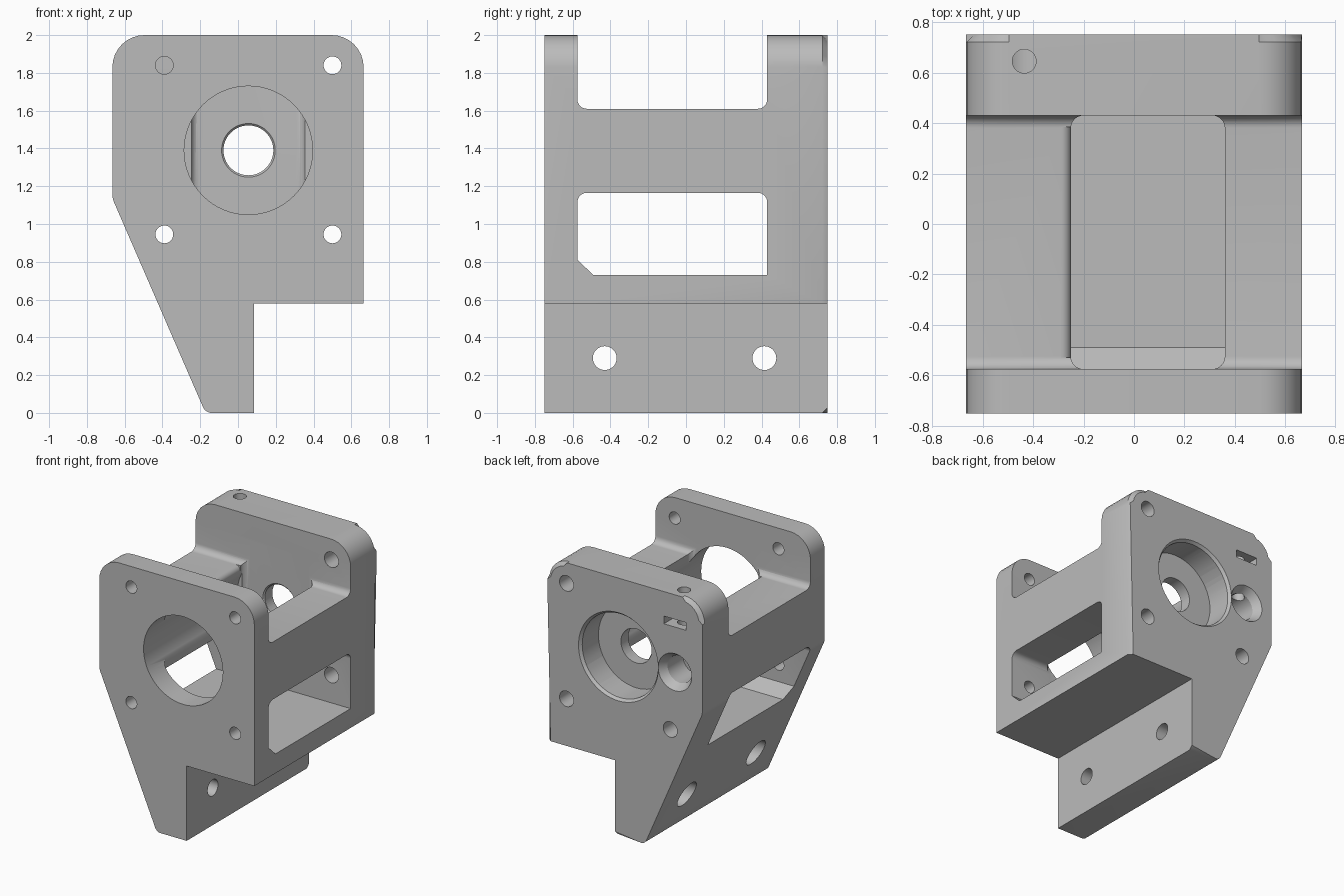
import bpy, bmesh, math
from mathutils import Vector, Matrix

cube = bpy.data.objects.get("Cube")
if cube:
    bpy.data.objects.remove(cube, do_unlink=True)

grey = bpy.data.materials.new("plain grey")
grey.use_nodes = True
grey.diffuse_color = (0.5, 0.5, 0.5, 1)
grey.node_tree.nodes["Principled BSDF"].inputs["Base Color"].default_value = (0.5, 0.5, 0.5, 1)


def rounded(corners, steps=8):
    """Outline from (u, v, radius) corners, each filleted by its radius."""
    out = []
    for i, (u, v, r) in enumerate(corners):
        p = Vector((u, v))
        if r == 0:
            out.append(p)
            continue
        d1 = (Vector(corners[i - 1][:2]) - p).normalized()
        d2 = (Vector(corners[(i + 1) % len(corners)][:2]) - p).normalized()
        half = d1.angle(d2) / 2
        centre = p + (d1 + d2).normalized() * (r / math.sin(half))
        start = p + d1 * (r / math.tan(half)) - centre
        end = p + d2 * (r / math.tan(half)) - centre
        turn = end.angle_signed(start)
        for k in range(steps + 1):
            out.append(centre + Matrix.Rotation(turn * k / steps, 2) @ start)
    return out


def place(axis, u, v, w):
    return {"X": (w, u, v), "Y": (u, w, v), "Z": (u, v, w)}[axis]


def make_object(name, bm):
    bmesh.ops.recalc_face_normals(bm, faces=bm.faces[:])
    mesh = bpy.data.meshes.new(name)
    bm.to_mesh(mesh)
    bm.free()
    mesh.materials.append(grey)
    obj = bpy.data.objects.new(name, mesh)
    bpy.context.collection.objects.link(obj)
    return obj


def loft(axis, first, second, a, b):
    """Solid between two matching outlines at a and b along an axis."""
    bm = bmesh.new()
    low = [bm.verts.new(place(axis, u, v, a)) for u, v in first]
    high = [bm.verts.new(place(axis, u, v, b)) for u, v in second]
    bm.faces.new(low)
    bm.faces.new(high)
    n = len(low)
    for i in range(n):
        j = (i + 1) % n
        bm.faces.new((low[i], low[j], high[j], high[i]))
    return bm


def circle(u, v, r, n=64):
    return [(u + r * math.cos(math.tau * k / n), v + r * math.sin(math.tau * k / n)) for k in range(n)]


FRONT, BACK = -0.75, 0.75
INNER_FRONT, INNER_BACK = -0.575, 0.43
UNDER, STEP, EDGE = 0.58, 0.085, 0.665

# Bracket body, with a chamfer round the outer rim of the back
outline = rounded([(-EDGE, 2, 0.17), (EDGE, 2, 0.17), (EDGE, UNDER, 0), (STEP, UNDER, 0),
                   (STEP, 0, 0), (-0.172, 0, 0.05), (-EDGE, 1.135, 0.1)])
bm = loft("Y", outline, outline, FRONT, BACK)
rim = []
for e in bm.edges:
    mid = (e.verts[0].co + e.verts[1].co) / 2
    on_back = all(v.co.y > BACK - 0.001 for v in e.verts)
    in_step = mid.x > STEP - 0.001 and 0.001 < mid.z < UNDER + 0.001
    if on_back and not in_step:
        rim.append(e)
bmesh.ops.bevel(bm, geom=rim, offset=0.028, segments=1, affect="EDGES")
body = make_object("bracket_body", bm)


def cut(bm):
    cutter = make_object("cutter", bm)
    cutter.hide_render = True
    mod = body.modifiers.new("cut", "BOOLEAN")
    mod.operation = "DIFFERENCE"
    mod.solver = "EXACT"
    mod.object = cutter
    bpy.context.view_layer.objects.active = body
    bpy.ops.object.modifier_apply(modifier=mod.name)
    bpy.data.objects.remove(cutter, do_unlink=True)


def cut_prism(axis, corners, a, b):
    pts = rounded(corners)
    cut(loft(axis, pts, pts, a, b))


def cut_hole(axis, u, v, r, a, b, r_end=None):
    cut(loft(axis, circle(u, v, r), circle(u, v, r_end or r), a, b))


# Open top between the two plates
cut_prism("X", [(INNER_FRONT, 1.61, 0.05), (INNER_BACK, 1.61, 0.05),
                (INNER_BACK, 2.2, 0), (INNER_FRONT, 2.2, 0)], -1, 1)

# Side window with a chamfered lower corner
cut_prism("X", [(-0.49, 0.73, 0), (INNER_BACK, 0.73, 0), (INNER_BACK, 1.165, 0.05),
                (INNER_FRONT, 1.165, 0.05), (INNER_FRONT, 0.81, 0)], -1, 1)

# Vertical cavity between the side beams
cut_prism("Z", [(-0.25, INNER_FRONT, 0.05), (0.36, INNER_FRONT, 0.05),
                (0.36, INNER_BACK, 0.05), (-0.25, INNER_BACK, 0.05)], 1.0, 1.8)

# Rounded inner edge of one beam
arc = [(-0.29 + 0.04 * math.sin(t * math.pi / 16), 1.57 + 0.04 * math.cos(t * math.pi / 16))
       for t in range(9)]
strip = arc + [(-0.24, 1.57), (-0.24, 1.62), (-0.29, 1.62)]
cut(loft("Y", strip, strip, -0.53, 0.385))

# Main bore: wide front opening, stepped back pocket, shaft hole
BORE = (0.055, 1.39)
cut_hole("Y", *BORE, 0.34, -1, 0.4)
cut_hole("Y", *BORE, 0.325, 0.53, 1)
cut_hole("Y", *BORE, 0.31, 0.71, 0.77, 0.358)
cut_hole("Y", *BORE, 0.132, 0.3, 0.6)
cut_hole("Y", *BORE, 0.152, 0.42, 0.45, 0.122)

# Bolt holes in the plates; one corner of the back plate stays solid
for x in (-0.39, 0.5):
    for z in (0.945, 1.84):
        cut_hole("Y", x, z, 0.047, -1, -0.5)
        if x > 0 or z < 1:
            cut_hole("Y", x, z, 0.06, 0.35, 1)

# Side socket, nut slot and the vertical screw hole joining them
cut_hole("Y", -0.43, 1.4, 0.105, 0.5, 0.8)
cut_hole("Y", -0.43, 1.4, 0.105, 0.69, 0.76, 0.15)
cut_prism("Y", [(-0.525, 1.75, 0), (-0.335, 1.75, 0), (-0.335, 1.81, 0), (-0.525, 1.81, 0)], 0.55, 1)
cut_hole("Z", -0.435, 0.645, 0.047, 1.42, 2.2)

# Mounting holes through the foot, with head recesses on the slope
for y in (-0.43, 0.415):
    cut_hole("X", y, 0.29, 0.063, -1, 1)
    cut_hole("X", y, 0.29, 0.1, -1, -0.15)

bpy.ops.object.select_all(action="DESELECT")
body.select_set(True)
bpy.context.view_layer.objects.active = body
bpy.ops.object.shade_smooth_by_angle(angle=math.radians(30))
